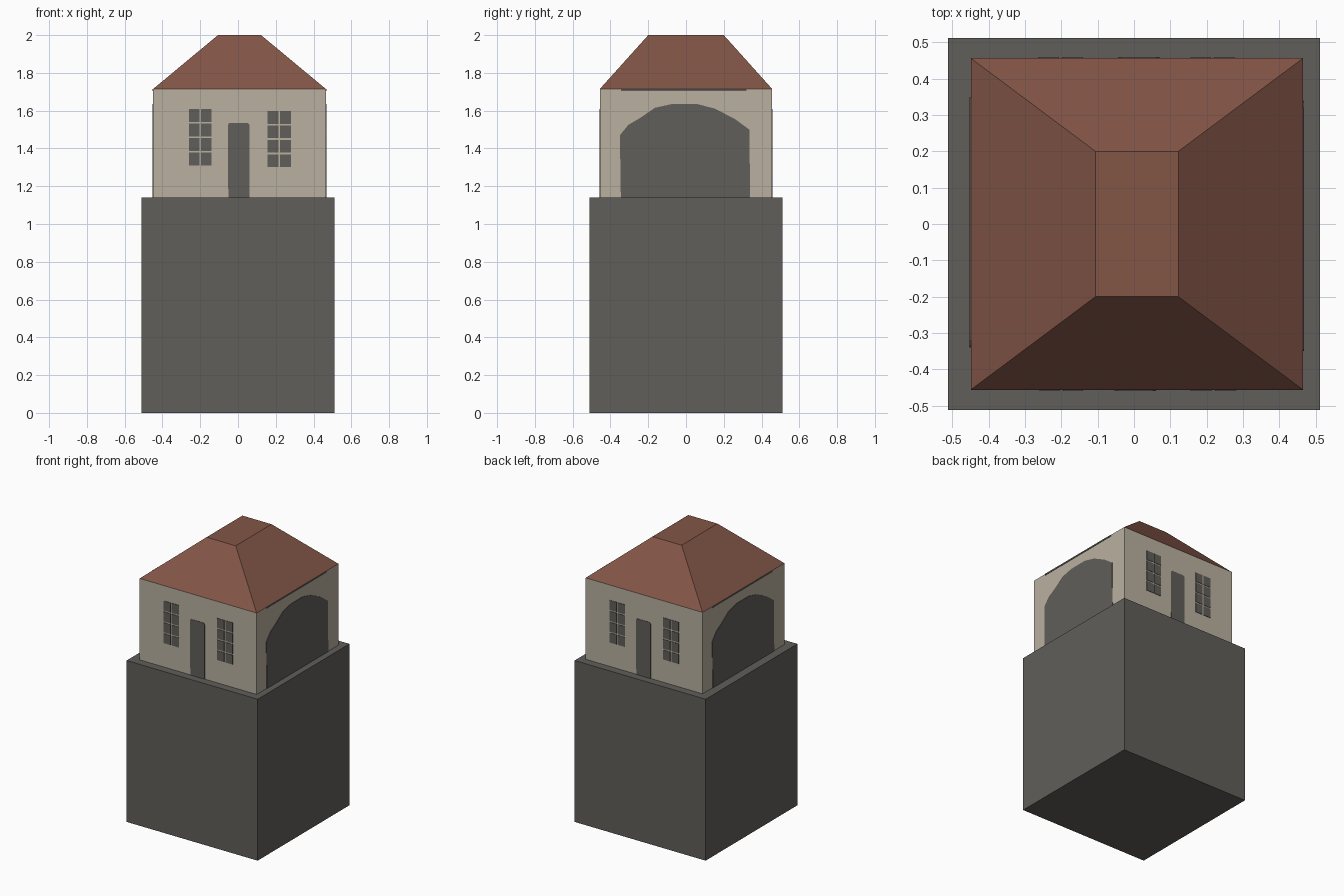
import bpy
import bmesh
from mathutils import Vector, Matrix

if "Cube" in bpy.data.objects:
    bpy.data.objects.remove(bpy.data.objects["Cube"])


def material(name, rgb):
    m = bpy.data.materials.new(name)
    m.diffuse_color = (*rgb, 1.0)
    m.use_nodes = True
    m.node_tree.nodes["Principled BSDF"].inputs["Base Color"].default_value = m.diffuse_color
    return m


STONE = material("dark grey stone", (0.119, 0.112, 0.102))
PLASTER = material("beige plaster", (0.485, 0.435, 0.350))
TILE = material("red brown tile", (0.225, 0.092, 0.062))

CX = 0.008                 # the house sits slightly off the plinth centre
HX, HY = 0.457, 0.456      # house half sizes
FLOOR, EAVE, TOP = 1.14, 1.715, 2.0
THICK = 0.003


def finish(name, bm, mat):
    bmesh.ops.recalc_face_normals(bm, faces=bm.faces)
    me = bpy.data.meshes.new(name)
    bm.to_mesh(me)
    bm.free()
    me.materials.append(mat)
    ob = bpy.data.objects.new(name, me)
    bpy.context.collection.objects.link(ob)
    return ob


def tapered_box(name, mat, z0, z1, cx, hx, hy, tx=None, ty=None):
    """Box whose top half sizes may differ from the bottom ones."""
    tx, ty = tx or hx, ty or hy
    bm = bmesh.new()
    bmesh.ops.create_cube(bm, size=2)
    for v in bm.verts:
        top = v.co.z > 0
        v.co = Vector((cx + v.co.x * (tx if top else hx),
                       v.co.y * (ty if top else hy),
                       z1 if top else z0))
    return finish(name, bm, mat)


def plates(name, outlines, angle, dist):
    """Thin dark plates on a wall; outlines are (across, height) points."""
    bm = bmesh.new()
    for pts in outlines:
        f = bm.faces.new([bm.verts.new((u, -dist, z)) for u, z in pts])
        out = bmesh.ops.extrude_face_region(bm, geom=[f])["geom"]
        bmesh.ops.translate(bm, vec=(0, -THICK, 0),
                            verts=[v for v in out if isinstance(v, bmesh.types.BMVert)])
    bmesh.ops.transform(bm, verts=bm.verts, matrix=Matrix.Translation((CX, 0, 0))
                        @ Matrix.Rotation(angle, 4, 'Z'))
    return finish(name, bm, STONE)


def rect(u0, u1, z0, z1):
    return [(u0, z0), (u1, z0), (u1, z1), (u0, z1)]


def panes(u0, u1, z0, z1, cols=2, rows=4, gap=0.009):
    """Grid of window panes with light glazing bars between them."""
    w, h = (u1 - u0 + gap) / cols, (z1 - z0 + gap) / rows
    return [rect(u0 + c * w, u0 + (c + 1) * w - gap, z0 + r * h, z0 + (r + 1) * h - gap)
            for c in range(cols) for r in range(rows)]


# main masses
tapered_box("plinth", STONE, 0, FLOOR, 0, 0.512, 0.512)
tapered_box("house_walls", PLASTER, FLOOR, EAVE, CX, HX, HY)
tapered_box("hipped_roof", TILE, EAVE, TOP, CX, HX, HY, 0.114, 0.2)

# outlines of painted openings
door = [(-0.058, FLOOR), (0.052, FLOOR), (0.052, 1.525), (0.044, 1.535),
        (-0.054, 1.535), (-0.062, 1.525), (-0.062, 1.25)]
arch = [(-0.345, FLOOR), (0.34, FLOOR), (0.335, 1.50), (0.26, 1.555), (0.155, 1.61),
        (0.06, 1.635), (-0.075, 1.635), (-0.165, 1.615), (-0.245, 1.56),
        (-0.305, 1.525), (-0.35, 1.47)]

# the same openings repeat on opposite walls, turned half a circle
for half, (front, side) in enumerate((("front", "right"), ("back", "left"))):
    a = half * 3.14159265
    plates(front + "_door", [door], a, HY)
    plates(front + "_window_a", panes(-0.268, -0.148, 1.31, 1.608), a, HY)
    plates(front + "_window_b", panes(0.148, 0.272, 1.302, 1.597), a, HY)
    plates(side + "_arch", [arch], a + 1.570796, HX)
    plates(side + "_eave_shadow_strip", [rect(-0.345, 0.32, 1.705, EAVE)], a + 1.570796, HX)
